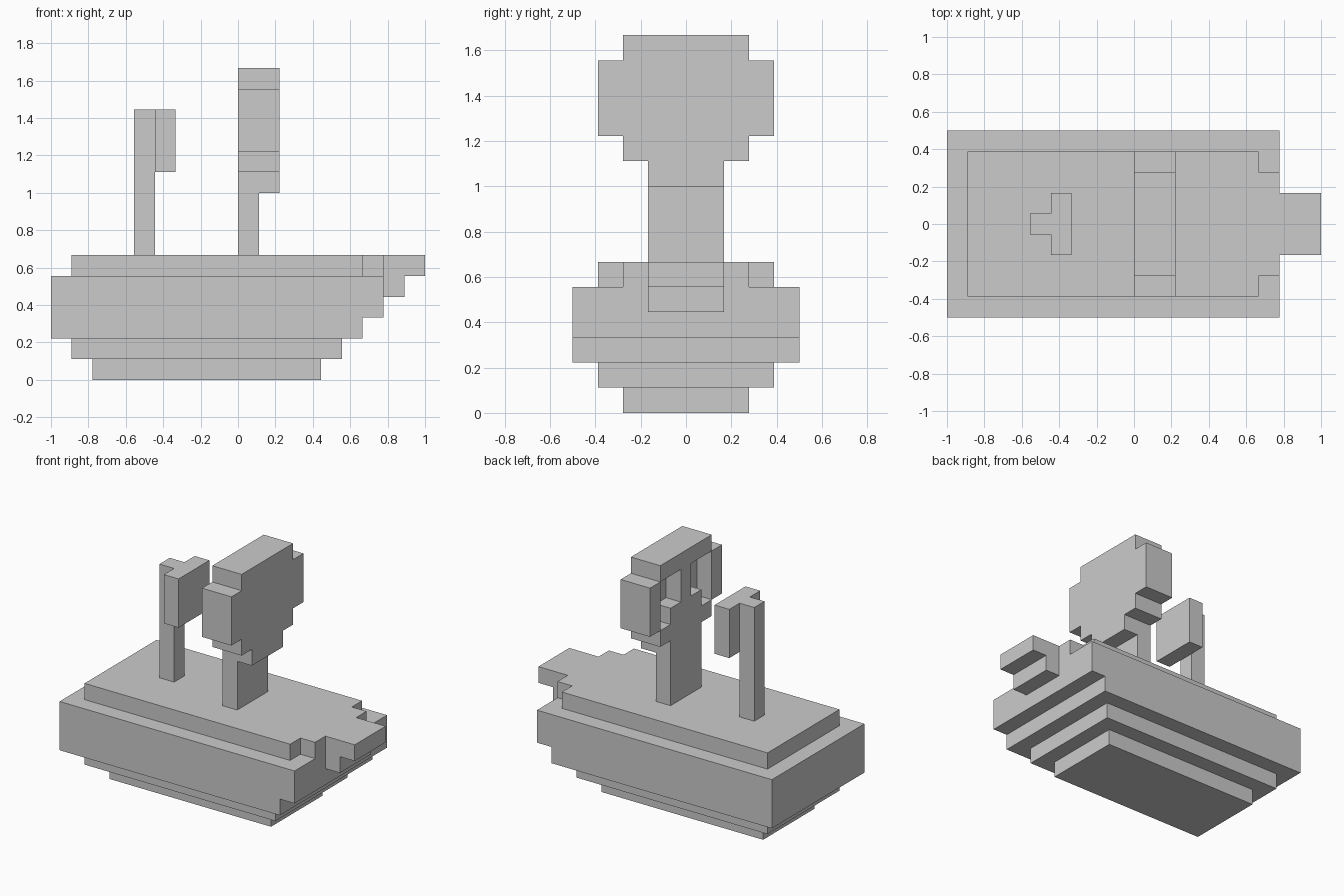
import bpy, bmesh, math
from mathutils import Vector

if "Cube" in bpy.data.objects:
    bpy.data.objects.remove(bpy.data.objects["Cube"])

U = 1 / 9  # size of one block


def slab(x0, x1, half, z0, z1):
    """Blocks of a slab centred on y = 0, (2 * half + 1) blocks wide."""
    return {(x, y, z) for x in range(x0, x1)
            for y in range(-half, half + 1) for z in range(z0, z1)}


def block_part(name, cells):
    """Skin a set of blocks, then merge coplanar faces."""
    bm = bmesh.new()
    for c in cells:
        for axis in range(3):
            for s in (-1, 1):
                n = list(c)
                n[axis] += s
                if tuple(n) in cells:
                    continue
                centre = Vector((c[0] + 0.5, c[1], c[2] + 0.5))
                centre[axis] += s * 0.5
                a, b = Vector(), Vector()
                a[(axis + 1) % 3] = 0.5
                b[(axis + 2) % 3] = 0.5 * s
                bm.faces.new([bm.verts.new((centre + p) * U)
                              for p in (-a - b, a - b, a + b, b - a)])
    bmesh.ops.remove_doubles(bm, verts=bm.verts, dist=0.001)
    bmesh.ops.dissolve_limit(bm, angle_limit=math.radians(1),
                             verts=bm.verts, edges=bm.edges)
    mesh = bpy.data.meshes.new(name)
    bm.to_mesh(mesh)
    bm.free()
    obj = bpy.data.objects.new(name, mesh)
    bpy.context.collection.objects.link(obj)
    return obj


# Stepped hull, deck and bow
hull = (slab(-7, 4, 2, 0, 1) | slab(-8, 5, 3, 1, 2) | slab(-9, 6, 4, 2, 3)
        | slab(-9, 7, 4, 3, 5) | slab(7, 8, 1, 4, 5)
        | slab(-8, 6, 3, 5, 6) | slab(6, 7, 2, 5, 6) | slab(7, 9, 1, 5, 6))
block_part("hull", hull)

# Rear mast with its small sail
block_part("rear_mast_and_sail", slab(-5, -4, 0, 6, 13) | slab(-4, -3, 1, 10, 13))

# Main mast and rounded sail, hollowed at the back around a stepped rib
sail = (slab(0, 1, 1, 6, 10) | slab(1, 2, 1, 9, 10) | slab(0, 2, 2, 10, 11)
        | slab(0, 2, 3, 11, 14) | slab(0, 2, 2, 14, 15))
sail -= slab(0, 1, 2, 11, 14)
sail |= slab(0, 1, 1, 11, 12) | slab(0, 1, 0, 12, 14)
block_part("main_mast_and_sail", sail)
